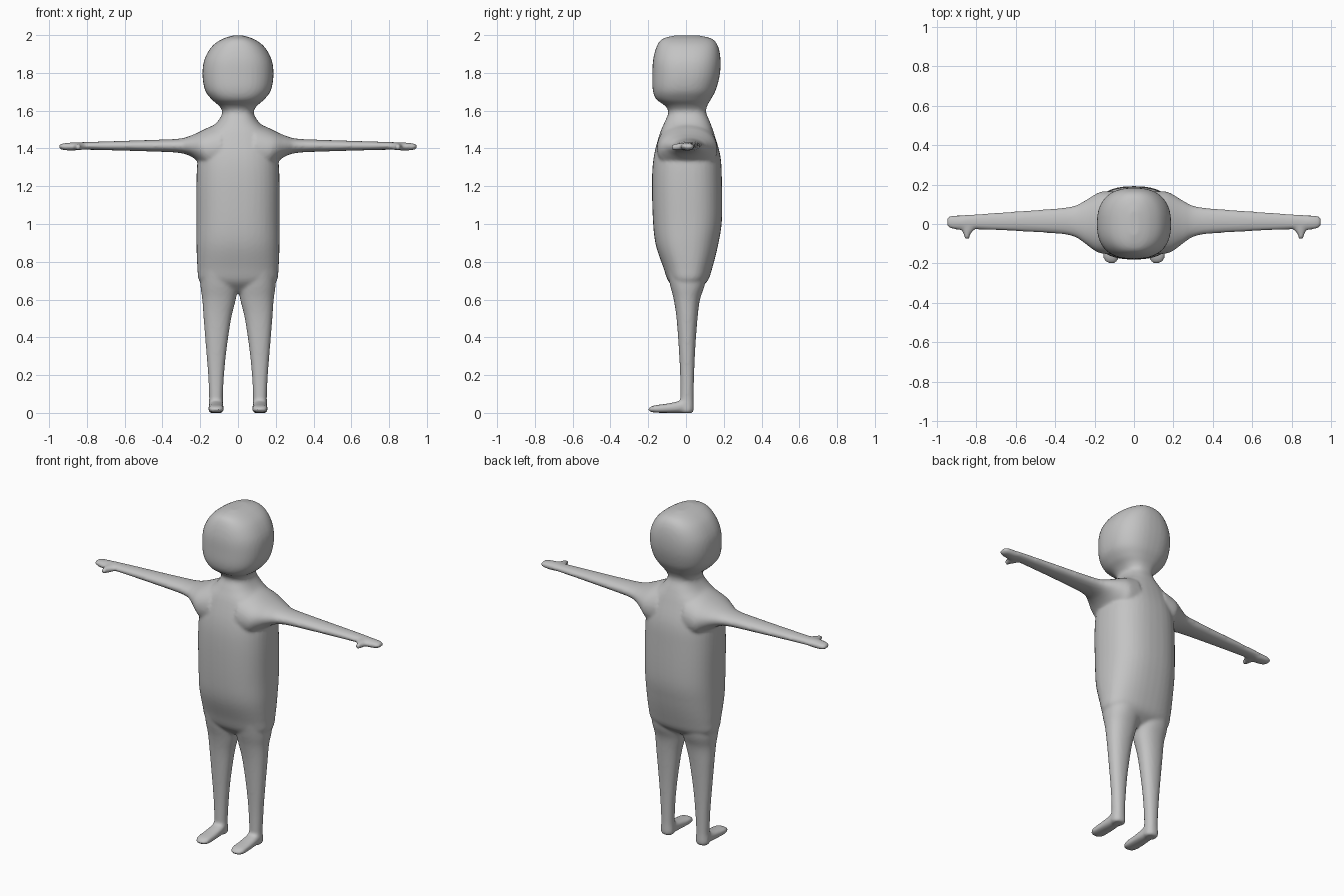
import bpy
import bmesh
from math import cos, sin, pi, copysign

default = bpy.data.objects.get("Cube")
if default:
    bpy.data.objects.remove(default, do_unlink=True)

# One plain grey for the whole figure
grey = bpy.data.materials.new("plain grey")
grey.use_nodes = True
colour = (0.55, 0.55, 0.55, 1)
grey.diffuse_color = colour
grey.node_tree.nodes["Principled BSDF"].inputs["Base Color"].default_value = colour


def spline(rows, steps=6):
    """Smooth curve through the given sections."""
    out = []
    for i in range(len(rows) - 1):
        before = rows[max(i - 1, 0)]
        start, end = rows[i], rows[i + 1]
        after = rows[min(i + 2, len(rows) - 1)]
        for s in range(steps):
            t = s / steps
            out.append([
                b + t * ((c - a) + t * ((2 * a - 5 * b + 4 * c - d) + t * (3 * (b - c) + d - a))) / 2
                for a, b, c, d in zip(before, start, end, after)])
    out.append(rows[-1])
    return out


def loft(bm, rows, axis, side=1, power=2.3, count=40):
    """Skin rounded sections: position along axis, then low and high limits
    of the section in the other two directions."""
    rings = []
    for along, a_low, a_high, b_low, b_high in spline(rows):
        ring = []
        for k in range(count):
            angle = 2 * pi * k / count
            u = copysign(abs(cos(angle)) ** (2 / power), cos(angle))
            v = copysign(abs(sin(angle)) ** (2 / power), sin(angle))
            a = (a_low + a_high + u * (a_high - a_low)) / 2
            b = (b_low + b_high + v * (b_high - b_low)) / 2
            point = {"x": (along, a, b), "y": (a, along, b), "z": (a, b, along)}[axis]
            ring.append(bm.verts.new((point[0] * side, point[1], point[2])))
        rings.append(ring)
    faces = [bm.faces.new(rings[0]), bm.faces.new(rings[-1])]
    for low, high in zip(rings, rings[1:]):
        for k in range(count):
            n = (k + 1) % count
            faces.append(bm.faces.new((low[k], low[n], high[n], high[k])))
    bmesh.ops.recalc_face_normals(bm, faces=faces)


# Torso, neck and head: height, half width, front, back
trunk = [
    (0.635, 0.06, -0.03, 0.03),
    (0.66, 0.15, -0.06, 0.07),
    (0.70, 0.205, -0.095, 0.115),
    (0.77, 0.215, -0.12, 0.14),
    (0.89, 0.22, -0.16, 0.17),
    (1.02, 0.22, -0.175, 0.19),
    (1.23, 0.22, -0.18, 0.19),
    (1.36, 0.21, -0.17, 0.182),
    (1.475, 0.175, -0.14, 0.15),
    (1.54, 0.11, -0.113, 0.127),
    (1.59, 0.083, -0.093, 0.107),
    (1.625, 0.1, -0.11, 0.112),
    (1.66, 0.14, -0.157, 0.132),
    (1.71, 0.175, -0.176, 0.158),
    (1.79, 0.188, -0.178, 0.179),
    (1.87, 0.178, -0.174, 0.183),
    (1.94, 0.138, -0.155, 0.17),
    (1.98, 0.082, -0.125, 0.138),
    (1.998, 0.025, -0.06, 0.07),
]
# Arm with hand: sideways, front, back, bottom, top
arm = [
    (0.09, -0.155, 0.165, 1.26, 1.54),
    (0.16, -0.15, 0.165, 1.28, 1.51),
    (0.2, -0.135, 0.148, 1.32, 1.49),
    (0.25, -0.098, 0.118, 1.358, 1.468),
    (0.31, -0.062, 0.09, 1.376, 1.452),
    (0.43, -0.046, 0.076, 1.383, 1.446),
    (0.8, -0.027, 0.05, 1.393, 1.434),
    (0.87, -0.03, 0.045, 1.388, 1.432),
    (0.925, -0.024, 0.043, 1.392, 1.427),
    (0.947, -0.008, 0.03, 1.4, 1.42),
]
# Thumb: forward, inner, outer, bottom, top
thumb = [
    (0.0, 0.79, 0.89, 1.393, 1.431),
    (-0.03, 0.81, 0.873, 1.39, 1.429),
    (-0.05, 0.827, 0.865, 1.39, 1.426),
    (-0.078, 0.836, 0.857, 1.395, 1.42),
]
# Leg: height, inner, outer, front, back
leg = [
    (0.8, 0.01, 0.2, -0.11, 0.12),
    (0.68, 0.0, 0.199, -0.085, 0.1),
    (0.6, 0.012, 0.189, -0.065, 0.074),
    (0.5, 0.036, 0.182, -0.05, 0.061),
    (0.34, 0.06, 0.169, -0.038, 0.049),
    (0.2, 0.074, 0.158, -0.031, 0.043),
    (0.08, 0.08, 0.153, -0.03, 0.04),
    (0.02, 0.077, 0.156, -0.03, 0.041),
    (0.0, 0.082, 0.15, -0.025, 0.036),
]
# Foot: forward, inner, outer, bottom, top
foot = [
    (0.03, 0.085, 0.145, 0.0, 0.05),
    (0.0, 0.08, 0.152, 0.0, 0.08),
    (-0.04, 0.077, 0.154, 0.0, 0.062),
    (-0.1, 0.075, 0.157, 0.0, 0.049),
    (-0.16, 0.075, 0.157, 0.001, 0.041),
    (-0.185, 0.083, 0.149, 0.005, 0.033),
    (-0.198, 0.098, 0.134, 0.01, 0.026),
]

bm = bmesh.new()
loft(bm, [(z, -w, w, front, back) for z, w, front, back in trunk], "z", power=2.45)
for side in (1, -1):
    loft(bm, arm, "x", side, power=2.1)
    loft(bm, thumb, "y", side, power=2)
    loft(bm, leg, "z", side, power=2.2)
    loft(bm, foot, "y", side, power=2.6)

mesh = bpy.data.meshes.new("figure_body")
bm.to_mesh(mesh)
bm.free()
body = bpy.data.objects.new("figure_body", mesh)
bpy.context.collection.objects.link(body)
mesh.materials.append(grey)

# Fuse the parts into one soft skin
fuse = body.modifiers.new("fuse", "REMESH")
fuse.mode = "VOXEL"
fuse.voxel_size = 0.009
fuse.use_smooth_shade = True
soften = body.modifiers.new("soften", "SMOOTH")
soften.factor = 0.5
soften.iterations = 5

bpy.ops.object.select_all(action="DESELECT")
body.select_set(True)
bpy.context.view_layer.objects.active = body
for name in ("fuse", "soften"):
    bpy.ops.object.modifier_apply(modifier=name)
bpy.ops.object.shade_smooth()
